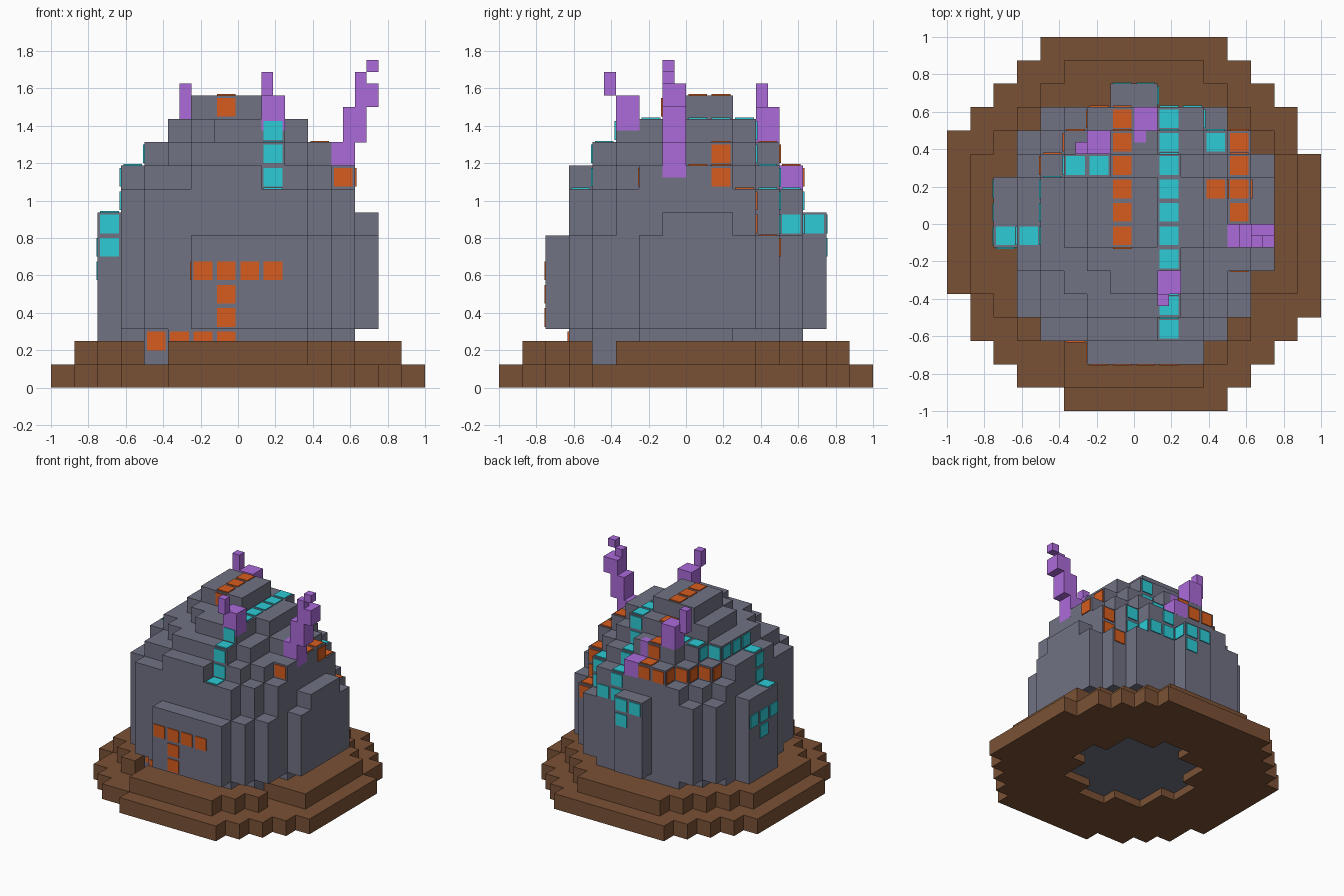
import bpy
import bmesh
from mathutils import Matrix, Vector

default_cube = bpy.data.objects.get("Cube")
if default_cube:
    bpy.data.objects.remove(default_cube, do_unlink=True)

CELL = 0.125        # edge of a large block
HALF = CELL / 2     # edge of a crystal block
AXES = [Vector((1, 0, 0)), Vector((0, 1, 0)), Vector((0, 0, 1))]


def make_material(name, red, green, blue):
    material = bpy.data.materials.new(name)
    material.use_nodes = True
    colour = (red, green, blue, 1)
    material.diffuse_color = colour
    shader = material.node_tree.nodes["Principled BSDF"]
    shader.inputs["Base Color"].default_value = colour
    shader.inputs["Roughness"].default_value = 0.8
    return material


stone = make_material("slate grey stone", 0.165, 0.168, 0.23)
earth = make_material("brown earth", 0.195, 0.083, 0.035)
violet = make_material("violet crystal", 0.41, 0.145, 0.70)
teal = make_material("teal glow", 0.026, 0.60, 0.67)
orange = make_material("orange glow", 0.68, 0.108, 0.013)


def finish(bm, name, material):
    mesh = bpy.data.meshes.new(name)
    bm.to_mesh(mesh)
    bm.free()
    mesh.materials.append(material)
    part = bpy.data.objects.new(name, mesh)
    bpy.context.collection.objects.link(part)
    return part


def cell_centre(cell, step, lift=0.0):
    i, j, k = cell
    return Vector(((i + 0.5) * step - 1, (j + 0.5) * step - 1,
                   (k + 0.5) * step + lift))


# Outer skin of a set of blocks; every block face carries a raised panel
def build_blocks(name, cells, step, lift, material, panel, grow=0.0):
    bm = bmesh.new()
    reach = (step + grow) / 2
    for cell in sorted(cells):
        centre = cell_centre(cell, step, lift)
        for axis in range(3):
            u, v = AXES[(axis + 1) % 3], AXES[(axis + 2) % 3]
            for sign in (-1, 1):
                step_out = AXES[axis] * sign
                if tuple(int(c + s) for c, s in zip(cell, step_out)) in cells:
                    continue
                corners = [u * a + v * b + step_out for a, b in
                           ((-1, -1), (1, -1), (1, 1), (-1, 1))][::sign]
                bm.faces.new([bm.verts.new(centre + c * reach)
                              for c in corners])
    bmesh.ops.inset_individual(bm, faces=bm.faces[:], thickness=panel,
                               depth=panel / 4)
    bmesh.ops.remove_doubles(bm, verts=bm.verts[:], dist=0.0002)
    return finish(bm, name, material)


def in_disc(i, j, cx, cy, square):
    x, y = (i + 0.5) * CELL - 1 - cx, (j + 0.5) * CELL - 1 - cy
    return x * x + y * y < square


def span_cells(spans, first_row):
    return [(i, j) for j, (a, b) in enumerate(spans, first_row)
            for i in range(a, b + 1)]


# Earth mound: two stepped discs, hollow in the middle of the underside
ground_spans = [(5, 11), (3, 12), (2, 13), (1, 14), (1, 15)]
ground_spans += [(0, 15)] * 6
ground_spans += [(0, 14), (1, 14), (2, 13), (3, 12), (4, 11)]
ground = set()
for i, j in span_cells(ground_spans, 0):
    if in_disc(i, j, 0, 0, 0.2):
        continue
    ground.add((i, j, 0))
    notch = (i == 4 and j < 5) or (j == 4 and i > 10)
    if in_disc(i, j, 0, 0, 0.77) and not notch:
        ground.add((i, j, 1))
build_blocks("earth_mound", ground, CELL, 0, earth, 0.01)

# Stone dome: a footprint repeated for the wall, then shrinking upper layers
wall_spans = [(6, 10), (4, 11), (3, 12), (3, 12), (3, 13), (2, 13),
              (2, 13), (2, 13), (3, 13), (3, 12), (4, 11), (7, 8)]
upper_layers = [
    (3, [(4, 10), (3, 11), (3, 12), (3, 12)] + [(2, 13)] * 3
     + [(3, 12), (3, 11), (4, 10), (7, 8)]),
    (3, [(4, 10), (3, 11)] + [(3, 12)] * 6 + [(4, 11), (5, 10)]),
    (3, [(6, 8), (4, 10), (4, 11)] + [(3, 12)] * 4
     + [(4, 11), (5, 10), (6, 7)]),
    (4, [(6, 9), (5, 10), (4, 10)] + [(4, 11)] * 3 + [(5, 10), (6, 8)]),
    (5, [(7, 9), (6, 9)] + [(5, 10)] * 3 + [(7, 9)]),
    (7, [(6, 8)] * 3),
]
dome = set()
for i, j in span_cells(wall_spans, 2):
    dome.update((i, j, k) for k in range(2, 6))
    if in_disc(i, j, -0.04, 0, 0.46):
        dome.update({(i, j, 0), (i, j, 1)})
for k, (first_row, spans) in enumerate(upper_layers, 6):
    dome.update((i, j, k) for i, j in span_cells(spans, first_row))
build_blocks("stone_dome", dome, CELL, HALF, stone, 0.012)


# Glowing plates: each lies on the outermost block seen along one direction
def build_plates(name, material, marks):
    bm = bmesh.new()
    for (axis, sign), places in marks.items():
        for place in places:
            line = [c for c in dome if c[:axis] + c[axis + 1:] == place]
            cell = max(line, key=lambda c: sign * c[axis])
            size = [0.1] * 3
            size[axis] = 0.009
            centre = (cell_centre(cell, CELL, HALF)
                      + AXES[axis] * sign * (HALF + 0.003))
            placing = Matrix.Translation(centre) @ Matrix.Diagonal((*size, 1))
            bmesh.ops.create_cube(bm, size=1, matrix=placing)
    return finish(bm, name, material)


FRONT, BACK, LEFT, RIGHT, TOP = (1, -1), (1, 1), (0, 1), (0, -1), (2, 1)
build_plates("orange_plates", orange, {
    FRONT: [(i, 4) for i in range(6, 10)] + [(i, 1) for i in range(4, 8)]
    + [(7, 3), (7, 2), (7, 11), (12, 8)],
    LEFT: [(9, 8), (9, 9)],
    RIGHT: [(2, 4)] + [(j, 8) for j in range(10, 13)],
    BACK: [(i, 8) for i in range(4, 8)] + [(12, k) for k in range(5, 8)]
    + [(7, 9)],
    TOP: [(7, j) for j in range(7, 13)] + [(12, j) for j in range(8, 12)]
    + [(11, 9)],
})
build_plates("teal_plates", teal, {
    FRONT: [(2, 5), (2, 6)] + [(9, k) for k in range(8, 11)],
    LEFT: [(12, 6), (13, 6)],
    RIGHT: [(j, 5) for j in range(7, 10)] + [(j, 9) for j in range(7, 11)]
    + [(8, 4), (7, 7), (7, 8)],
    BACK: [(i, 6) for i in range(7, 12)] + [(9, k) for k in range(7, 11)]
    + [(8, 5), (11, 7), (4, 9)],
    TOP: [(9, j) for j in range(3, 13)]
    + [(2, 7), (3, 7), (5, 10), (6, 10), (11, 11)],
})


# Crystals: each is a stack of (first, last) ranges of small blocks
def build_crystal(name, stacks):
    cells = {(i, j, k) for xs, ys, zs in stacks
             for i in range(xs[0], xs[1] + 1)
             for j in range(ys[0], ys[1] + 1)
             for k in range(zs[0], zs[1] + 1)}
    build_blocks(name, cells, HALF, 0, violet, 0.006, grow=0.001)


build_crystal("tall_left_crystal", [
    ((24, 25), (14, 15), (18, 20)), ((25, 26), (14, 15), (21, 23)),
    ((26, 26), (14, 15), (24, 25)), ((27, 27), (14, 15), (24, 25)),
    ((26, 26), (14, 14), (26, 26)), ((27, 27), (14, 14), (27, 27))])
build_crystal("front_crystal", [
    ((18, 19), (10, 11), (22, 24)), ((18, 18), (9, 9), (25, 26))])
build_crystal("back_right_crystal", [
    ((12, 13), (22, 23), (21, 23)), ((11, 11), (22, 22), (23, 25))])
build_crystal("back_crystal", [
    ((16, 17), (24, 25), (17, 18)), ((16, 16), (23, 23), (18, 20))])
